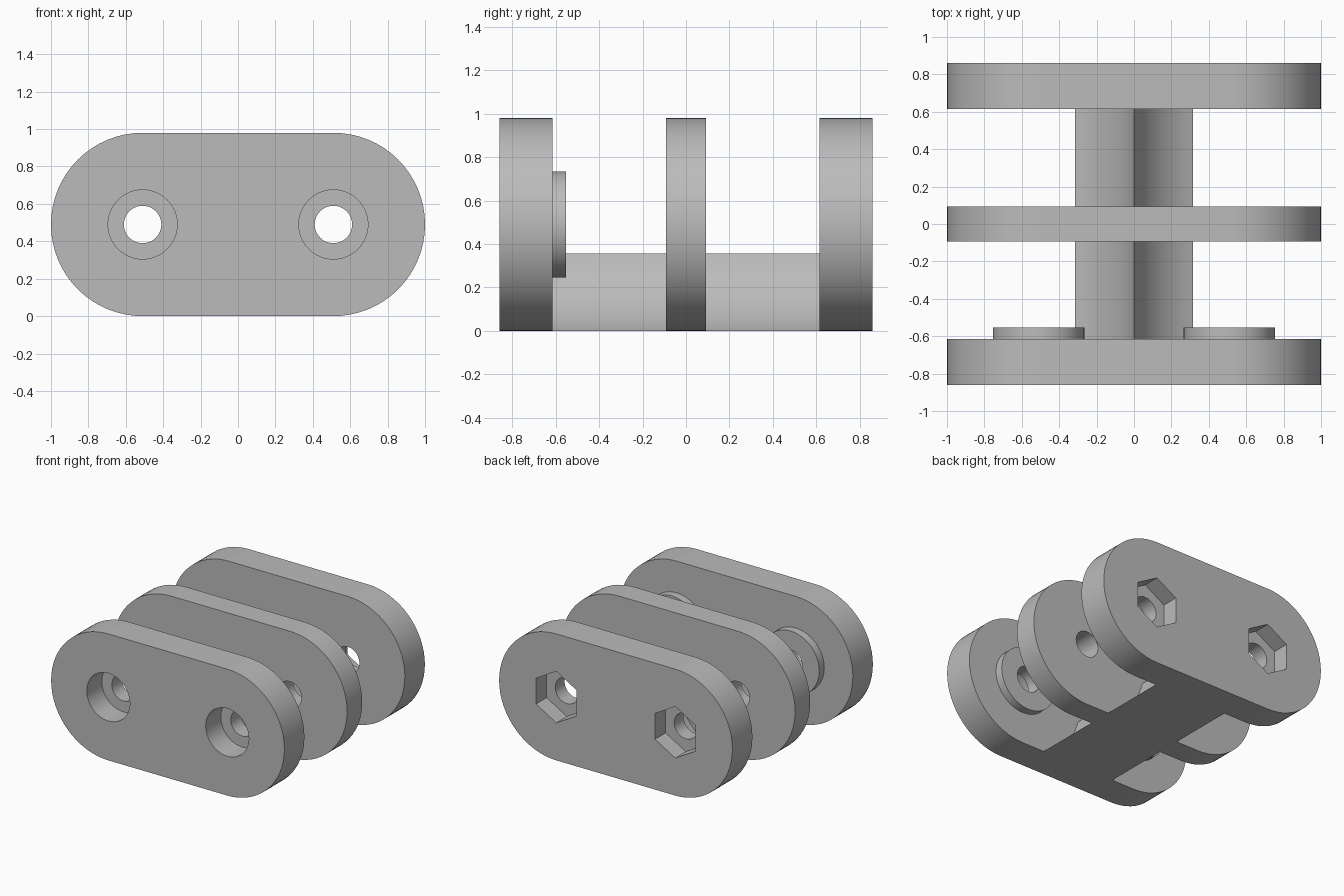
import bpy, bmesh, math

if "Cube" in bpy.data.objects:
    bpy.data.objects.remove(bpy.data.objects["Cube"])

R = 0.49          # plate end radius and half height
CX = 0.51         # bolt axis distance from centre
CZ = 0.49         # bolt axis height

grey = bpy.data.materials.new("grey")
grey.diffuse_color = (0.5, 0.5, 0.5, 1)
grey.use_nodes = True
grey.node_tree.nodes["Principled BSDF"].inputs["Base Color"].default_value = grey.diffuse_color


def arc(cx, cz, r, a0, a1, n):
    """Points along an arc in the xz plane, angles in degrees."""
    return [(cx + r * math.cos(math.radians(a0 + (a1 - a0) * i / n)),
             cz + r * math.sin(math.radians(a0 + (a1 - a0) * i / n)))
            for i in range(n + 1)]


def extrude(name, profile, y0, y1):
    """Solid made by extruding an xz profile from y0 to y1."""
    bm = bmesh.new()
    face = bm.faces.new([bm.verts.new((x, y0, z)) for x, z in profile])
    new = bmesh.ops.extrude_face_region(bm, geom=[face])["geom"]
    bmesh.ops.translate(bm, vec=(0, y1 - y0, 0),
                        verts=[v for v in new if isinstance(v, bmesh.types.BMVert)])
    bmesh.ops.recalc_face_normals(bm, faces=bm.faces)
    mesh = bpy.data.meshes.new(name)
    bm.to_mesh(mesh)
    bm.free()
    mesh.materials.append(grey)
    ob = bpy.data.objects.new(name, mesh)
    bpy.context.collection.objects.link(ob)
    return ob


def boolean(ob, other, operation):
    """Apply a boolean and remove the helper solid."""
    other.hide_render = True
    mod = ob.modifiers.new("bool", 'BOOLEAN')
    mod.operation, mod.solver, mod.object = operation, 'EXACT', other
    select(ob)
    bpy.ops.object.modifier_apply(modifier=mod.name)
    bpy.data.objects.remove(other)


def select(ob):
    bpy.ops.object.select_all(action='DESELECT')
    ob.select_set(True)
    bpy.context.view_layer.objects.active = ob


def circle(side, r, sides=48, start=0):
    return arc(side * CX, CZ, r, start, start + 360, sides)[:-1]


stadium = arc(CX, CZ, R, -90, 90, 32) + arc(-CX, CZ, R, 90, 270, 32)

# Three plates with rounded ends
front = extrude("front_plate", stadium, -0.86, -0.615)
middle = extrude("middle_plate", stadium, -0.0925, 0.0925)
back = extrude("back_plate", stadium, 0.615, 0.86)

for side in (-1, 1):
    # Raised collars behind the front plate
    boolean(front, extrude("collar", circle(side, 0.245), -0.72, -0.553), 'UNION')
    # Bolt holes through all plates
    for plate in (front, middle, back):
        boolean(plate, extrude("bolt_hole", circle(side, 0.1), -1, 1), 'DIFFERENCE')
    # Round bolt head recesses and hexagonal nut recesses
    boolean(front, extrude("head_recess", circle(side, 0.185), -1, -0.675), 'DIFFERENCE')
    boolean(back, extrude("nut_recess", circle(side, 0.2, 6, 30), 0.73, 1), 'DIFFERENCE')

# Bridge between plates, its flanks hollowed around the bolt axes
RB = 0.527
a_foot = 180 + math.degrees(math.asin(CZ / RB))
a_ridge = 180 + math.degrees(math.acos(CX / RB))
right = arc(CX, CZ, RB, a_foot, a_ridge, 16)
left = [(-x, z) for x, z in reversed(right[:-1])]
right[-1] = (0, right[-1][1])
bridges = [extrude("front_bridge", right + left, -0.615, -0.0925),
           extrude("back_bridge", right + left, 0.0925, 0.615)]

for ob in [front, middle, back] + bridges:
    select(ob)
    bpy.ops.object.shade_smooth_by_angle(angle=math.radians(30))
